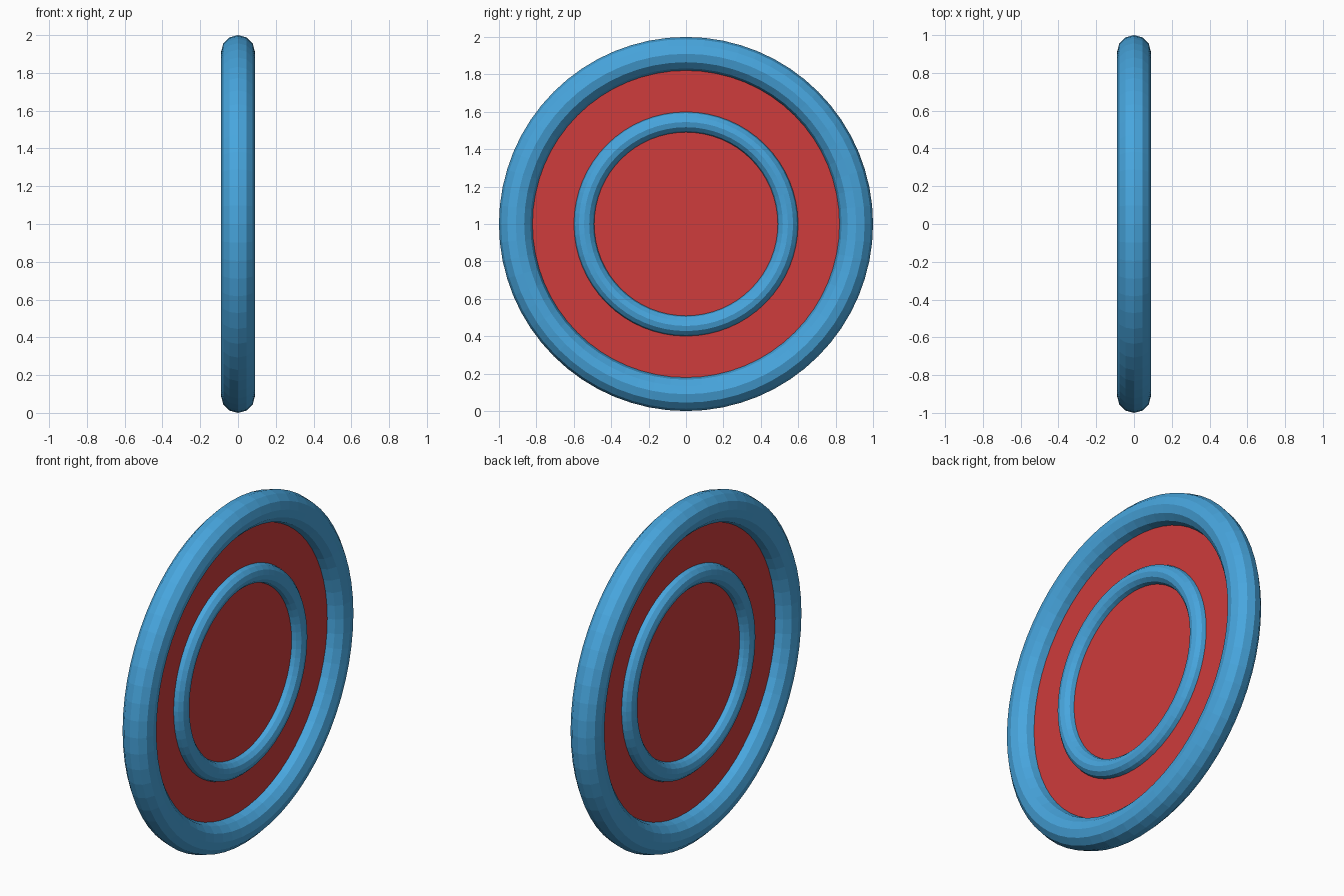
import bpy
from math import pi

cube = bpy.data.objects.get("Cube")
if cube:
    bpy.data.objects.remove(cube, do_unlink=True)

SIDES = 64


def make_material(name, rgb):
    mat = bpy.data.materials.new(name)
    mat.use_nodes = True
    color = (*rgb, 1.0)
    mat.diffuse_color = color
    mat.node_tree.nodes["Principled BSDF"].inputs["Base Color"].default_value = color
    return mat


def finish(name, mat):
    obj = bpy.context.object
    obj.name = obj.data.name = name
    obj.data.materials.append(mat)
    return obj


def make_ring(name, radius, tube, mat):
    bpy.ops.mesh.primitive_torus_add(
        major_radius=radius, minor_radius=tube,
        major_segments=SIDES, minor_segments=12,
        location=(0, 0, 1), rotation=(0, pi / 2, 0))
    return finish(name, mat)


blue = make_material("blue", (0.064, 0.38, 0.73))
red = make_material("red", (0.62, 0.045, 0.045))

# Thick rim and the smaller ring inside it
make_ring("outer_rim", 0.91, 0.09, blue)
make_ring("inner_ring", 0.545, 0.055, blue)

# Thin flat panel, its edge buried in the rim
bpy.ops.mesh.primitive_cylinder_add(
    vertices=SIDES, radius=0.9, depth=0.006,
    location=(0, 0, 1), rotation=(0, pi / 2, 0))
finish("disc_panel", red)
